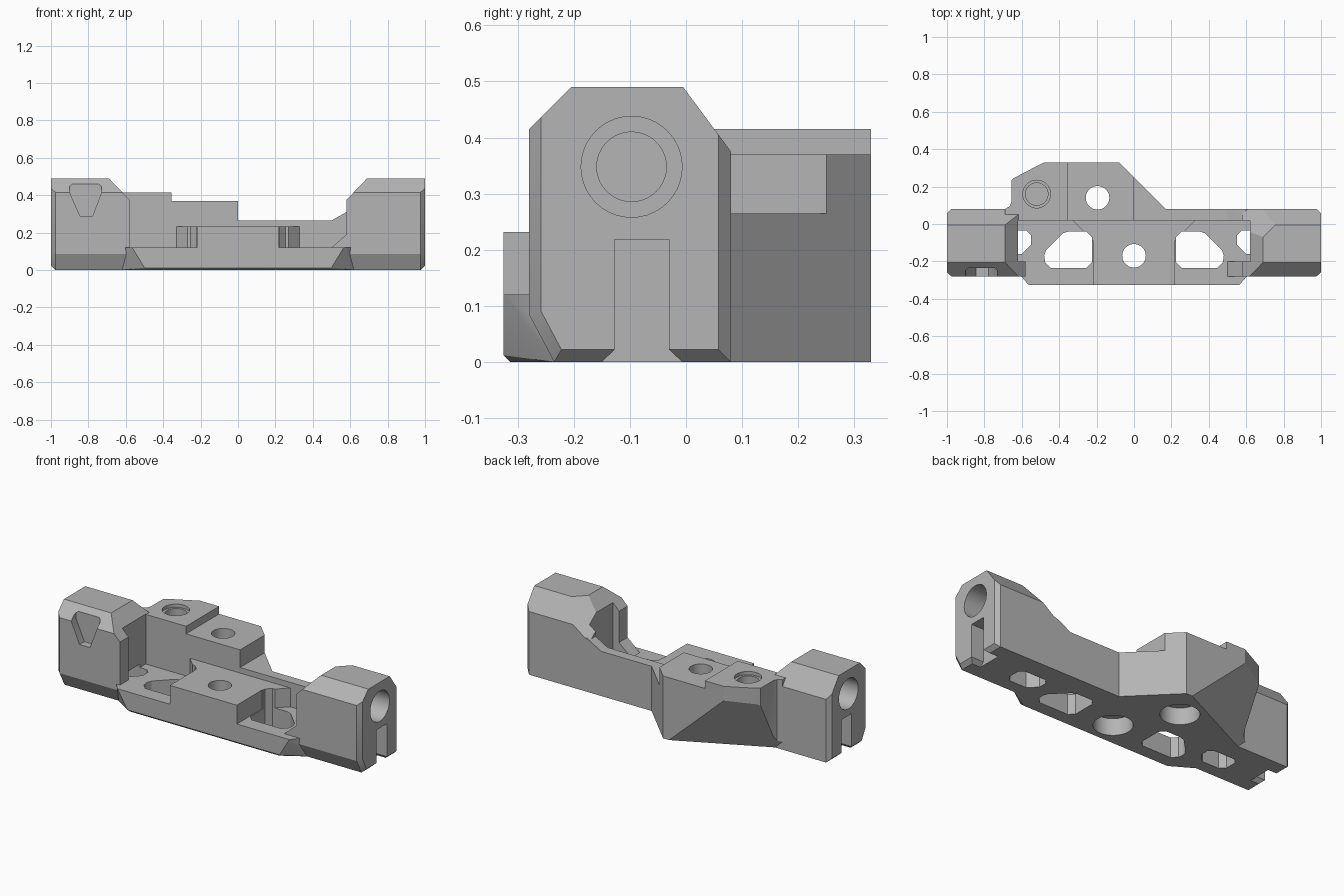
import bpy, bmesh, math
from mathutils import Vector

old = bpy.data.objects.get("Cube")
if old:
    bpy.data.objects.remove(old, do_unlink=True)

metal = bpy.data.materials.new("grey metal")
metal.use_nodes = True
grey = (0.46, 0.46, 0.46, 1)
metal.diffuse_color = grey
metal.node_tree.nodes["Principled BSDF"].inputs["Base Color"].default_value = grey


def finish(name, bm):
    bmesh.ops.recalc_face_normals(bm, faces=bm.faces[:])
    mesh = bpy.data.meshes.new(name)
    bm.to_mesh(mesh)
    bm.free()
    mesh.materials.append(metal)
    obj = bpy.data.objects.new(name, mesh)
    bpy.context.collection.objects.link(obj)
    return obj


def prism(name, pts, axis, lo, hi):
    """Extrude a closed outline along one axis."""
    place = {"x": lambda a, b, t: (t, a, b),
             "y": lambda a, b, t: (a, t, b),
             "z": lambda a, b, t: (a, b, t)}[axis]
    bm = bmesh.new()
    rings = [[bm.verts.new(place(a, b, t)) for a, b in pts] for t in (lo, hi)]
    for ring in rings:
        bm.faces.new(ring)
    n = len(pts)
    for i in range(n):
        j = (i + 1) % n
        bm.faces.new((rings[0][i], rings[0][j], rings[1][j], rings[1][i]))
    return finish(name, bm)


def hull(name, pts):
    bm = bmesh.new()
    verts = [bm.verts.new(p) for p in pts]
    out = bmesh.ops.convex_hull(bm, input=verts)
    loose = {g for g in out["geom_interior"] + out["geom_unused"]
             if isinstance(g, bmesh.types.BMVert)}
    bmesh.ops.delete(bm, geom=list(loose), context="VERTS")
    bmesh.ops.dissolve_limit(bm, angle_limit=0.01, verts=bm.verts[:], edges=bm.edges[:])
    return finish(name, bm)


def box(name, x, y, z):
    return prism(name, [(x[0], y[0]), (x[1], y[0]), (x[1], y[1]), (x[0], y[1])], "z", *z)


def circle(a, b, r, n=40):
    return [(a + r * math.cos(math.tau * i / n), b + r * math.sin(math.tau * i / n))
            for i in range(n)]


def slice_off(obj, point, normal):
    """Remove everything beyond a plane and close the cut."""
    bm = bmesh.new()
    bm.from_mesh(obj.data)
    out = bmesh.ops.bisect_plane(bm, geom=bm.verts[:] + bm.edges[:] + bm.faces[:],
                                 plane_co=point, plane_no=Vector(normal).normalized(),
                                 clear_outer=True)
    edges = [e for e in out["geom_cut"] if isinstance(e, bmesh.types.BMEdge)]
    bmesh.ops.contextual_create(bm, geom=edges)
    bmesh.ops.recalc_face_normals(bm, faces=bm.faces[:])
    bm.to_mesh(obj.data)
    bm.free()


def combine(obj, other, operation):
    mod = obj.modifiers.new("combine", "BOOLEAN")
    mod.operation = operation
    mod.solver = "EXACT"
    mod.object = other
    bpy.context.view_layer.objects.active = obj
    bpy.ops.object.modifier_apply(modifier=mod.name)
    bpy.data.objects.remove(other, do_unlink=True)


def cut(obj, other):
    combine(obj, other, "DIFFERENCE")


# Base plate with a tapered front lip
body = hull("mount_body", [(s * x, y, z) for s in (-1, 1) for x, y, z in (
    (.62, -.26, .12), (.565, -.325, .12), (.62, .08, .12), (.5, -.325, .012),
    (.49, -.313, 0), (.62, -.235, 0), (.62, .08, 0))])

# Raised centre pad, flared towards the rear wall
pad = prism("centre_pad", [(-.22, -.325), (.22, -.325), (.22, -.09), (.34, .03),
                           (.34, .05), (-.34, .05), (-.34, .03), (-.22, -.09)],
            "z", .06, .232)

# Rear wall rising into the left block
wall = prism("rear_wall", [(.1, .05), (.1, .265), (.5, .265), (.58, .31),
                           (.66, .33), (.66, .05)], "y", .02, .08)

# Stepped rear boss with an undercut corner
boss = prism("rear_boss", [(-.69, .02), (-.69, .08), (-.665, .095), (-.655, .12),
                           (-.655, .235), (-.64, .247), (-.48, .33), (-.08, .33),
                           (.17, .08), (.17, .02)], "z", 0, .415)
slice_off(boss, (-.12, .33, 0), (-.089, .185, -.097))
cut(boss, box("step_cut", (-.355, .4), (-.1, .5), (.37, .6)))
cut(boss, box("low_step_cut", (0, .4), (-.1, .5), (.265, .6)))

# Ramp from the plate to the left block
ramp = prism("front_ramp", [(.5, .12), (.58, .19), (.62, .19), (.62, .1), (.5, .1)],
             "y", -.28, -.2)

# End blocks with chamfered ends and sloped inner shoulders
full = [(-.235, 0), (-.28, .085), (-.28, .415), (-.205, .49), (-.005, .49),
        (.08, .375), (.08, 0)]
end = [(-.222, .022), (-.258, .09), (-.258, .437), (-.205, .49), (-.005, .49),
       (.058, .405), (.058, .022)]
blocks = []
for side, s in (("left", 1), ("right", -1)):
    block = hull(side + "_block", [(s * x, y, z) for x, ring in
                                   ((.58, full), (.976, full), (1, end)) for y, z in ring])
    slice_off(block, (s * .69, 0, .49), (-.72 * s, 0, .69))
    if s > 0:
        slice_off(block, (.76, 0, .49), (-.75, .75, 1))
    cut(block, box("inner_cut", sorted((s * .5, s * .62)), (-.2, .02), (.12, .6)))
    blocks.append(block)

for part in blocks + [pad, wall, boss, ramp]:
    combine(body, part, "UNION")

# Lightening holes, end bores and slots on both sides
window = [(.225, -.07), (.255, -.04), (.35, -.04), (.38, -.05), (.47, -.14),
          (.48, -.17), (.475, -.205), (.445, -.235), (.255, -.235), (.225, -.205)]
end_window = [(.55, -.06), (.575, -.035), (.71, -.035), (.74, -.06), (.74, -.13),
              (.71, -.16), (.6, -.16), (.55, -.11)]
slot = [(-.172, -.02), (-.127, .022), (-.127, .218), (-.03, .218), (-.03, .022),
        (.015, -.02)]
for s in (-1, 1):
    cut(body, prism("window", [(s * x, y) for x, y in window], "z", -.1, .3))
    cut(body, prism("end_window", [(s * x, y) for x, y in end_window], "z", -.1, .14))
    cut(body, prism("end_slot", slot, "x", s * .92, s * 1.1))
    for radius, depth in ((.09, .82), (.062, .72)):
        cut(body, prism("end_bore", circle(-.097, .348, radius), "x", s * depth, s * 1.1))

# Bolt holes with wider recesses underneath
for x, y in ((0, -.17), (-.195, .14)):
    cut(body, prism("bolt_hole", circle(x, y, .063), "z", -.1, .6))
    cut(body, prism("bolt_recess", circle(x, y, .105), "z", -.1, .1))

# Blind hole with a shallow rim in the high step
for radius, floor in ((.074, .395), (.06, .27)):
    cut(body, prism("blind_hole", circle(-.52, .16, radius), "z", floor, .6))

# Tapered pocket on the front of the right block
cut(body, prism("front_pocket", [(-.9, .445), (-.88, .465), (-.75, .465), (-.73, .445),
                                 (-.73, .415), (-.777, .29), (-.845, .29), (-.9, .415)],
                "y", -.4, -.235))

bpy.ops.object.select_all(action="DESELECT")
body.select_set(True)
bpy.context.view_layer.objects.active = body
bpy.ops.object.shade_smooth_by_angle(angle=math.radians(25))
